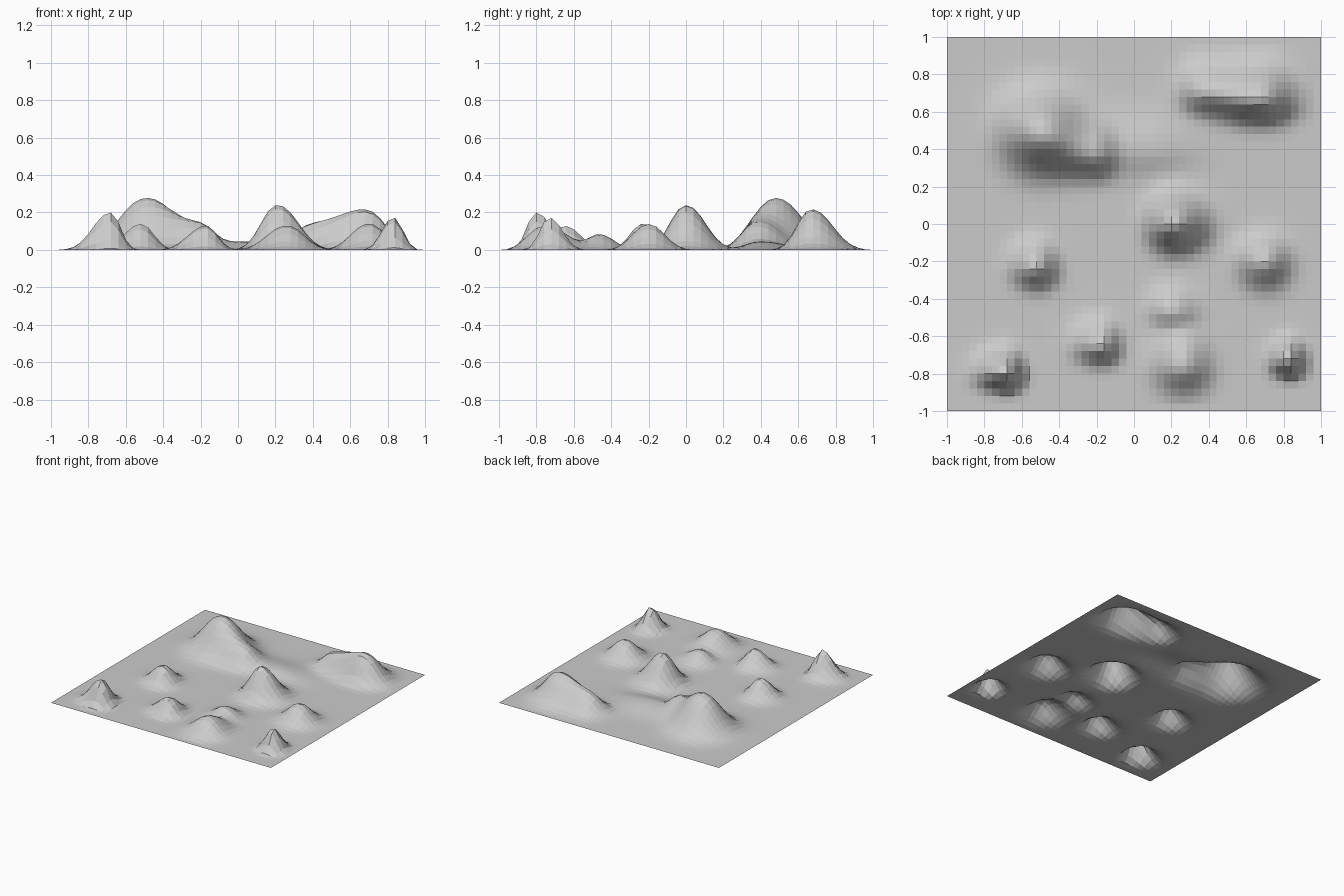
import bpy, bmesh

# Hills: x, y, height, then half-height widths to the left, right, front, back
HILLS = [
    (-0.50, 0.49, 0.27, 0.16, 0.17, 0.15, 0.16),   # large hill
    (-0.21, 0.37, 0.12, 0.17, 0.09, 0.09, 0.13),   # its right shoulder
    (0.05, 0.40, 0.045, 0.20, 0.22, 0.10, 0.15),   # low tail
    (0.68, 0.67, 0.215, 0.19, 0.13, 0.09, 0.13),   # back ridge
    (0.37, 0.71, 0.11, 0.10, 0.14, 0.08, 0.11),    # its left end
    (0.21, 0.00, 0.24, 0.10, 0.13, 0.10, 0.12),    # central peak
    (-0.52, -0.23, 0.14, 0.10, 0.08, 0.08, 0.10),
    (0.70, -0.20, 0.14, 0.11, 0.10, 0.10, 0.10),
    (-0.17, -0.65, 0.13, 0.11, 0.07, 0.07, 0.10),
    (0.83, -0.73, 0.175, 0.07, 0.06, 0.06, 0.08),
    (-0.68, -0.80, 0.20, 0.11, 0.06, 0.06, 0.09),
    (0.26, -0.76, 0.13, 0.12, 0.11, 0.10, 0.15),   # front ridge
    (0.20, -0.46, 0.08, 0.09, 0.10, 0.07, 0.09),   # its rear knob
]
CELLS = 50


def height(x, y):
    z = 0.0
    for cx, cy, h, left, right, front, back in HILLS:
        dx, dy = x - cx, y - cy
        rx = dx / (right if dx > 0 else left)
        ry = dy / (back if dy > 0 else front)
        r = (rx * rx + ry * ry) ** 0.5
        if r < 3.2:
            z += h * 0.5 ** (r ** 2.2)
    # keep the outer border flat
    edge = min(1.0, (1.0 - max(abs(x), abs(y))) / 0.08)
    return z * max(0.0, edge)


# Terrain: an open square grid raised into hills, left faceted
bm = bmesh.new()
bmesh.ops.create_grid(bm, x_segments=CELLS, y_segments=CELLS, size=1.0)
for v in bm.verts:
    v.co.z = height(v.co.x, v.co.y)
mesh = bpy.data.meshes.new("terrain")
bm.to_mesh(mesh)
bm.free()
bpy.context.collection.objects.link(bpy.data.objects.new("terrain", mesh))
